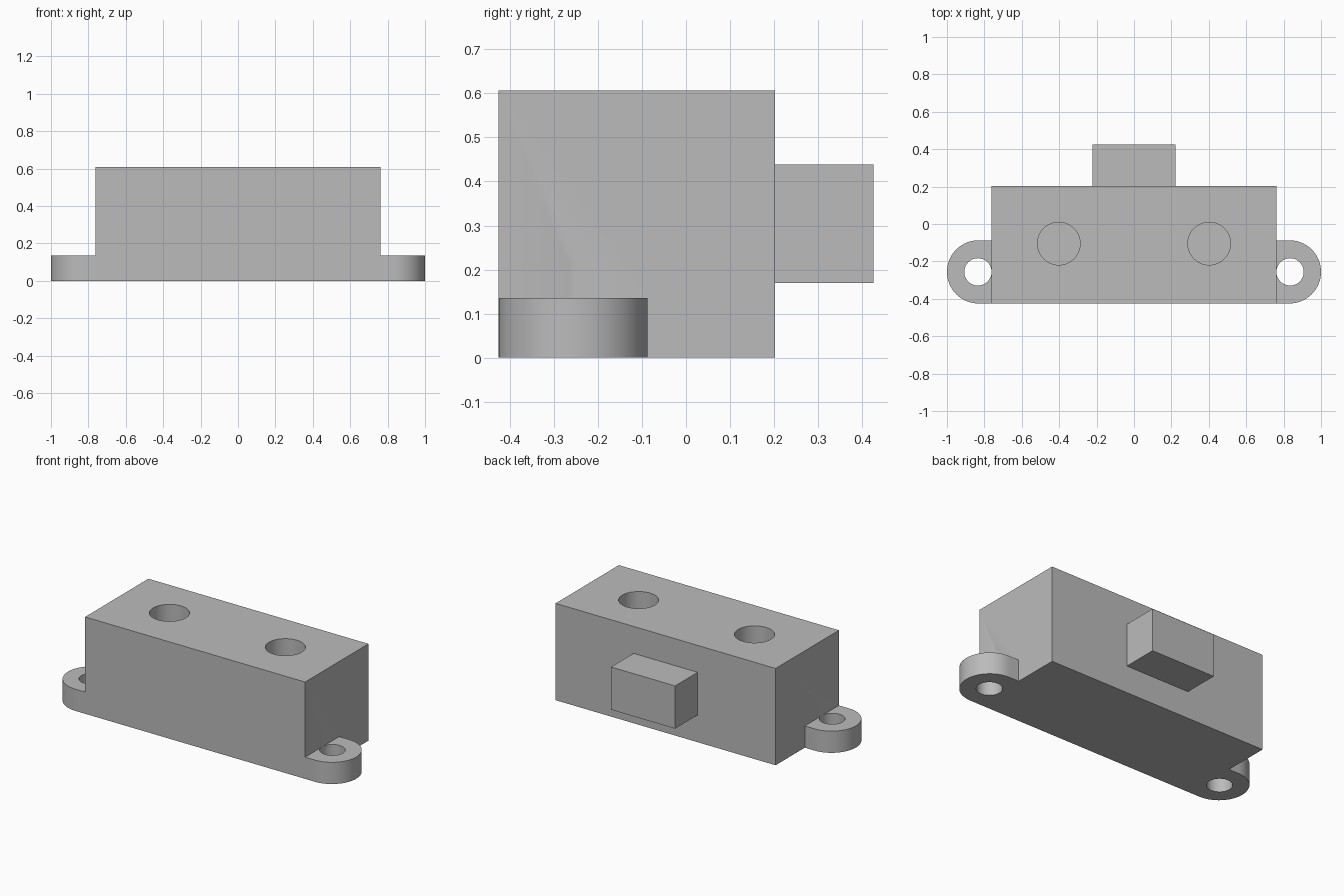
import bpy, bmesh, math
from mathutils import Matrix

cube = bpy.data.objects.get("Cube")
if cube:
    bpy.data.objects.remove(cube, do_unlink=True)

grey = bpy.data.materials.new("plain grey")
grey.use_nodes = True
COLOUR = (0.5, 0.5, 0.5, 1)
grey.diffuse_color = COLOUR
grey.node_tree.nodes["Principled BSDF"].inputs["Base Color"].default_value = COLOUR


def add_object(name, bm):
    bmesh.ops.recalc_face_normals(bm, faces=bm.faces)
    mesh = bpy.data.meshes.new(name)
    bm.to_mesh(mesh)
    bm.free()
    mesh.materials.append(grey)
    obj = bpy.data.objects.new(name, mesh)
    bpy.context.collection.objects.link(obj)
    return obj


def box(name, low, high):
    bm = bmesh.new()
    bmesh.ops.create_cube(bm, size=1)
    for v in bm.verts:
        v.co = [(a + b) / 2 + c * (b - a) for a, b, c in zip(low, high, v.co)]
    return add_object(name, bm)


def cylinder(name, x, y, radius, z0, z1):
    bm = bmesh.new()
    bmesh.ops.create_cone(bm, cap_ends=True, segments=64, radius1=radius, radius2=radius,
                          depth=z1 - z0, matrix=Matrix.Translation((x, y, (z0 + z1) / 2)))
    return add_object(name, bm)


def ear(name, side, inner, centre, y, radius, height):
    """Flat lug: straight sides at the body, half-round outer end."""
    points = [(inner, y - radius)]
    for i in range(33):
        a = math.pi * (i / 32 - 0.5)
        points.append((centre + radius * math.cos(a), y + radius * math.sin(a)))
    points.append((inner, y + radius))
    bm = bmesh.new()
    face = bm.faces.new([bm.verts.new((side * px, py, 0)) for px, py in points])
    top = bmesh.ops.extrude_face_region(bm, geom=[face])["geom"]
    bmesh.ops.translate(bm, vec=(0, 0, height),
                        verts=[g for g in top if isinstance(g, bmesh.types.BMVert)])
    return add_object(name, bm)


def combine(target, tool, operation):
    """Apply a boolean and discard the tool object."""
    mod = target.modifiers.new(operation.lower(), "BOOLEAN")
    mod.operation, mod.solver, mod.object = operation, "EXACT", tool
    bpy.context.view_layer.objects.active = target
    bpy.ops.object.modifier_apply(modifier=mod.name)
    bpy.data.objects.remove(tool, do_unlink=True)


# Main housing with the rear block
body = box("switch_housing", (-0.763, -0.425, 0), (0.763, 0.202, 0.607))
combine(body, box("rear_block", (-0.222, 0.1, 0.17), (0.222, 0.425, 0.438)), "UNION")

# Mounting ears, screw holes and round top sockets, on both sides
for side in (-1, 1):
    combine(body, ear("mounting_ear", side, 0.6, 0.831, -0.256, 0.169, 0.136), "UNION")
    combine(body, cylinder("screw_hole", side * 0.8345, -0.256, 0.073, -0.1, 0.215), "DIFFERENCE")
    combine(body, cylinder("top_socket", side * 0.402, -0.105, 0.114, 0.136, 0.8), "DIFFERENCE")

# Smooth the round walls, keep the corners sharp
bpy.ops.object.select_all(action="DESELECT")
body.select_set(True)
bpy.context.view_layer.objects.active = body
bpy.ops.object.shade_smooth_by_angle(angle=math.radians(30))
